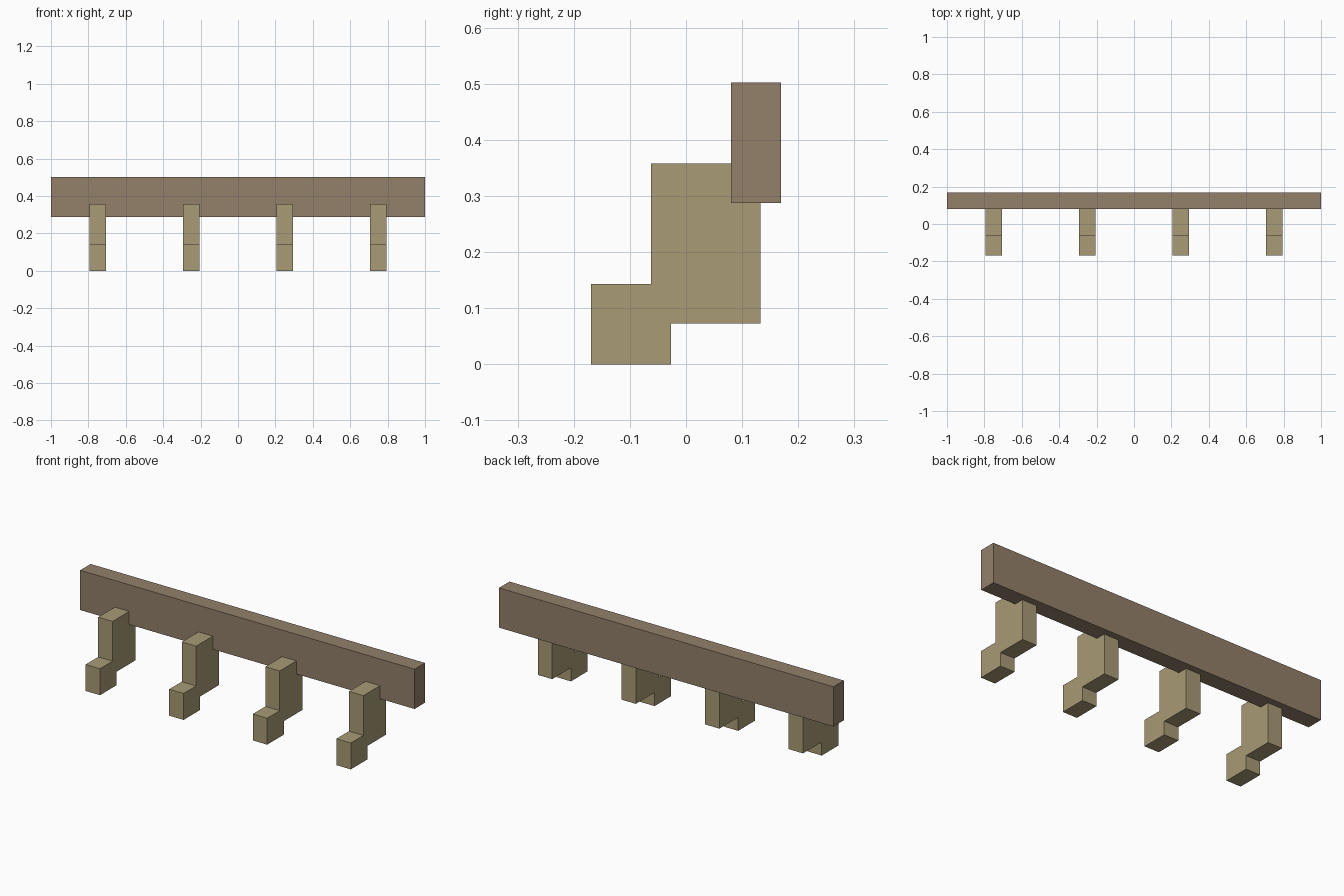
import bpy
import bmesh

cube = bpy.data.objects.get("Cube")
if cube:
    bpy.data.objects.remove(cube, do_unlink=True)


def make_material(name, rgb):
    mat = bpy.data.materials.new(name)
    mat.use_nodes = True
    color = (*rgb, 1.0)
    mat.diffuse_color = color
    mat.node_tree.nodes["Principled BSDF"].inputs["Base Color"].default_value = color
    return mat


def extrude_profile(name, profile, x_center, width, mat):
    """Extrude a (y, z) outline along x."""
    bm = bmesh.new()
    face = bm.faces.new([bm.verts.new((-width / 2, y, z)) for y, z in profile])
    result = bmesh.ops.extrude_face_region(bm, geom=[face])
    moved = [v for v in result["geom"] if isinstance(v, bmesh.types.BMVert)]
    bmesh.ops.translate(bm, verts=moved, vec=(width, 0, 0))
    bmesh.ops.recalc_face_normals(bm, faces=bm.faces)
    mesh = bpy.data.meshes.new(name)
    bm.to_mesh(mesh)
    bm.free()
    mesh.materials.append(mat)
    obj = bpy.data.objects.new(name, mesh)
    obj.location.x = x_center
    bpy.context.collection.objects.link(obj)
    return obj


brown = make_material("brown wood", (0.292, 0.216, 0.144))
tan = make_material("tan wood", (0.392, 0.328, 0.178))

# Long wall board
board = [(0.08, 0.287), (0.169, 0.287), (0.169, 0.502), (0.08, 0.502)]
extrude_profile("back_board", board, 0, 2.0, brown)

# Stepped pegs: a tall block with a lower block stepping forward
peg = [(-0.169, 0), (-0.027, 0), (-0.027, 0.073), (0.133, 0.073),
       (0.133, 0.358), (-0.062, 0.358), (-0.062, 0.143), (-0.169, 0.143)]
for i in range(4):
    extrude_profile(f"peg_{i + 1}", peg, -0.75 + 0.5 * i, 0.086, tan)
